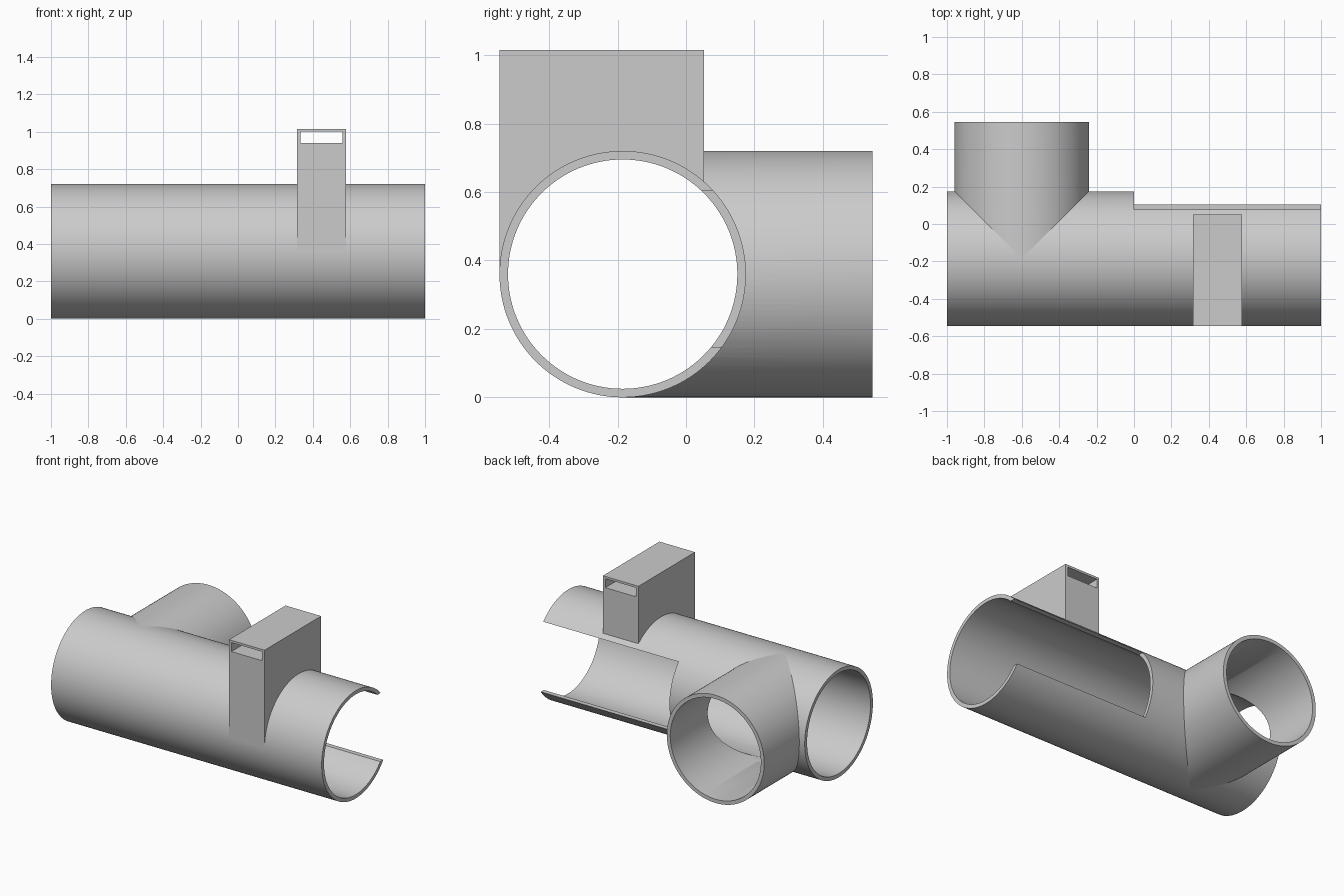
import bpy, math

if "Cube" in bpy.data.objects:
    bpy.data.objects.remove(bpy.data.objects["Cube"], do_unlink=True)

# Shared dimensions
OUTER, INNER = 0.36, 0.335
AXIS_Y, AXIS_Z = -0.185, 0.36
BRANCH_X = -0.6
BACK = 0.545

grey = bpy.data.materials.new("light_grey")
grey.use_nodes = True
colour = (0.6, 0.6, 0.6, 1)
grey.diffuse_color = colour
grey.node_tree.nodes["Principled BSDF"].inputs["Base Color"].default_value = colour


def finish(name):
    obj = bpy.context.object
    obj.name = name
    bpy.ops.object.transform_apply(location=False, rotation=True, scale=True)
    obj.data.materials.append(grey)
    return obj


def cylinder_x(name, radius, x0, x1):
    bpy.ops.mesh.primitive_cylinder_add(
        vertices=128, radius=radius, depth=x1 - x0,
        location=((x0 + x1) / 2, AXIS_Y, AXIS_Z), rotation=(0, math.pi / 2, 0))
    return finish(name)


def cylinder_y(name, radius, y0, y1):
    bpy.ops.mesh.primitive_cylinder_add(
        vertices=128, radius=radius, depth=y1 - y0,
        location=(BRANCH_X, (y0 + y1) / 2, AXIS_Z), rotation=(math.pi / 2, 0, 0))
    return finish(name)


def box(name, low, high):
    bpy.ops.mesh.primitive_cube_add(
        size=1, location=[(a + b) / 2 for a, b in zip(low, high)])
    bpy.context.object.scale = [b - a for a, b in zip(low, high)]
    return finish(name)


def cut(target, *cutters):
    """Subtract the cutters, bake the result and smooth the round faces."""
    bpy.ops.object.select_all(action="DESELECT")
    target.select_set(True)
    bpy.context.view_layer.objects.active = target
    for cutter in cutters:
        cutter.hide_render = True
        mod = target.modifiers.new("cut", "BOOLEAN")
        mod.operation = "DIFFERENCE"
        mod.solver = "EXACT"
        mod.object = cutter
        bpy.ops.object.modifier_apply(modifier=mod.name)
    bpy.ops.object.shade_smooth_by_angle(angle=math.radians(30))


# Cutters
main_bore = cylinder_x("main_bore_cutter", INNER, -1.1, 1.1)
main_solid = cylinder_x("main_solid_cutter", OUTER, -1.1, 1.1)
branch_bore = cylinder_y("branch_bore_cutter", INNER, AXIS_Y, BACK + 0.1)
window = box("window_cutter", (0, -0.1, 0.147), (1.1, 0.4, 0.605))
slot = box("slot_cutter", (0.333, -0.7, 0.94), (0.56, 0.2, 1.0))

# Main pipe, opened to the branch and along the rear of one half
main_pipe = cylinder_x("main_pipe", OUTER, -1, 1)
cut(main_pipe, main_bore, branch_bore, window)

# Branch pipe towards the back
branch_pipe = cylinder_y("branch_pipe", OUTER, AXIS_Y, BACK)
cut(branch_pipe, main_solid, branch_bore)

# Upright block with a slot near its top, saddled on the main pipe
block = box("slotted_block", (0.315, -BACK, AXIS_Z), (0.578, 0.052, 1.015))
cut(block, main_solid, slot)

for helper in (main_bore, main_solid, branch_bore, window, slot):
    bpy.data.objects.remove(helper, do_unlink=True)
